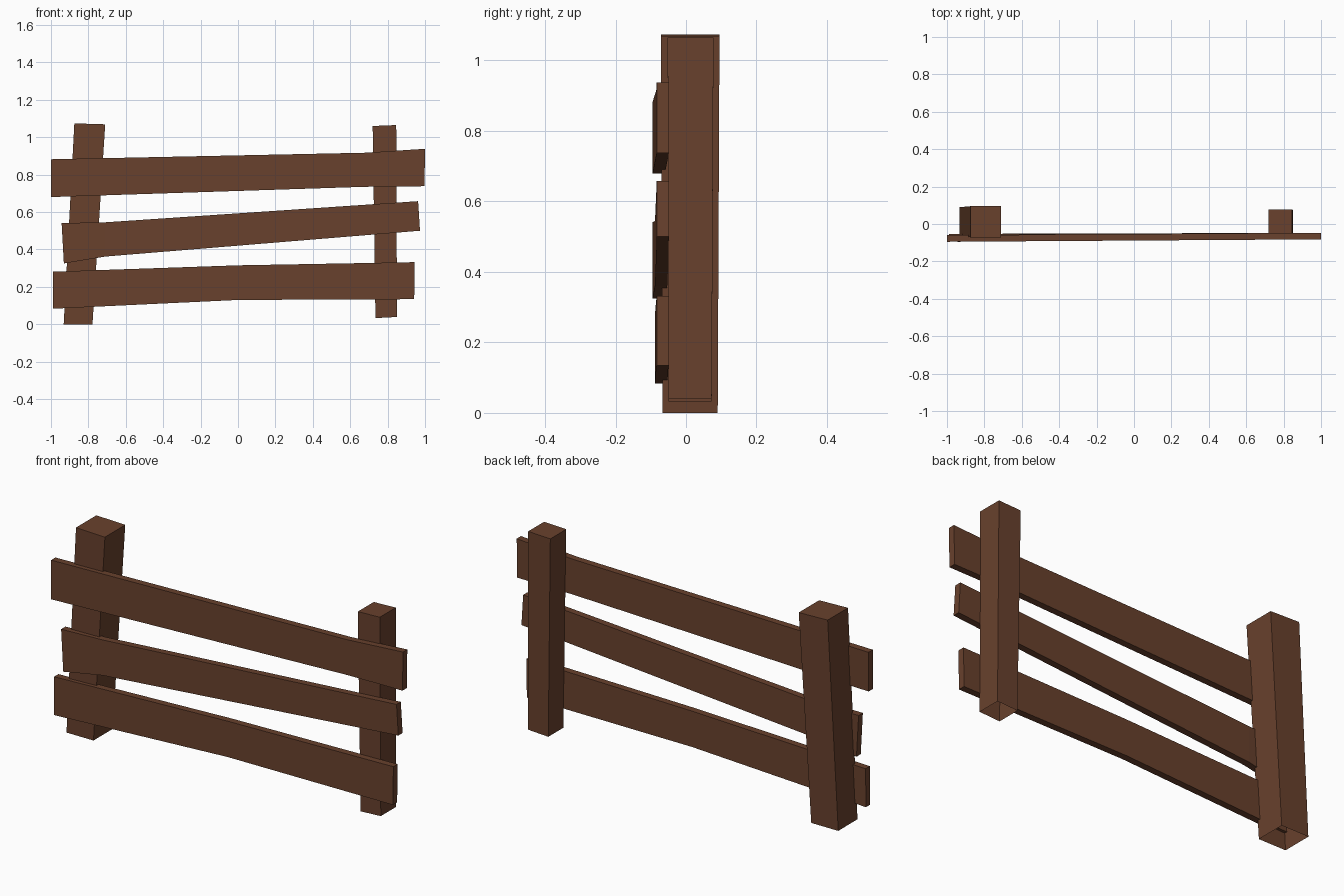
import bpy

if "Cube" in bpy.data.objects:
    bpy.data.objects.remove(bpy.data.objects["Cube"])

wood = bpy.data.materials.new("brown wood")
wood.diffuse_color = (0.14, 0.053, 0.026, 1)
wood.use_nodes = True
wood.node_tree.nodes["Principled BSDF"].inputs["Base Color"].default_value = wood.diffuse_color


def loft(name, rings, cap_start=True):
    """Join four-cornered rings into a boxy beam."""
    verts = [v for ring in rings for v in ring]
    faces = []
    for r in range(len(rings) - 1):
        a, b = 4 * r, 4 * (r + 1)
        faces += [(a + i, a + (i + 1) % 4, b + (i + 1) % 4, b + i) for i in range(4)]
    if cap_start:
        faces.append((3, 2, 1, 0))
    n = len(verts)
    faces.append((n - 4, n - 3, n - 2, n - 1))
    mesh = bpy.data.meshes.new(name)
    mesh.from_pydata(verts, [], faces)
    mesh.materials.append(wood)
    obj = bpy.data.objects.new(name, mesh)
    bpy.context.collection.objects.link(obj)


def post(name, levels):
    """Levels: x0, x1, y0, y1, z on left, z on right. Underside is open."""
    loft(name, [[(x0, y0, zl), (x1, y0, zr), (x1, y1, zr), (x0, y1, zl)]
                for x0, x1, y0, y1, zl, zr in levels], cap_start=False)


def rail(name, stations, thick=0.035):
    """Stations: x at bottom, x at top, z bottom, z top, front y."""
    loft(name, [[(xb, y, zb), (xb, y + thick, zb), (xt, y + thick, zt), (xt, y, zt)]
                for xb, xt, zb, zt, y in stations])


# Leaning posts
post("left_post", [(-0.932, -0.778, -0.067, 0.09, 0.0, 0.0),
                   (-0.875, -0.71, -0.071, 0.095, 1.074, 1.069)])
post("right_post", [(0.735, 0.85, -0.05, 0.073, 0.033, 0.039),
                    (0.72, 0.846, -0.052, 0.078, 1.06, 1.065)])

# Crooked rails, each with one slight bend
rail("top_rail", [(-1.0, -1.0, 0.68, 0.882, -0.095),
                  (0.68, 0.68, 0.735, 0.917, -0.084),
                  (0.997, 1.0, 0.738, 0.938, -0.083)])
rail("middle_rail", [(-0.931, -0.943, 0.325, 0.541, -0.095),
                     (-0.71, -0.71, 0.362, 0.545, -0.088),
                     (0.973, 0.963, 0.5, 0.658, -0.083)])
rail("bottom_rail", [(-0.99, -0.988, 0.083, 0.281, -0.088),
                     (0.0, 0.0, 0.13, 0.315, -0.085),
                     (0.942, 0.945, 0.134, 0.332, -0.083)])
